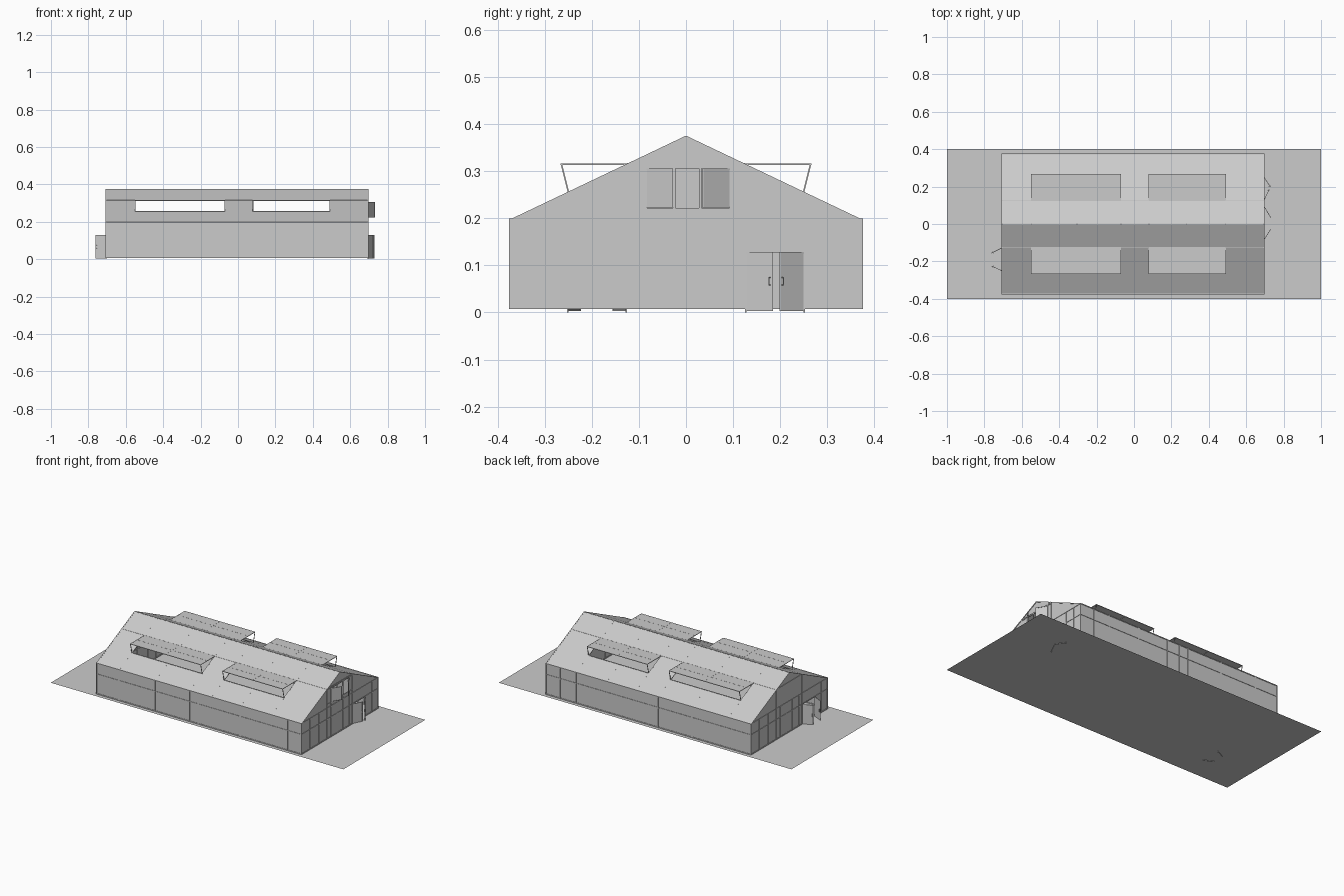
import bpy, bmesh, math
from mathutils import Vector

if "Cube" in bpy.data.objects:
    bpy.data.objects.remove(bpy.data.objects["Cube"])

X0, X1 = -0.705, 0.695          # end walls
W, ZB, ZE, ZT = 0.374, 0.007, 0.197, 0.375   # half width, base, eave, ridge
YV, YO = 0.125, 0.25            # vent hinge line and lower edge
T = 0.005                       # bar thickness


def roof_z(y):
    return ZT - (ZT - ZE) * abs(y) / W


def finish(name, bm):
    bmesh.ops.remove_doubles(bm, verts=bm.verts, dist=1e-5)
    me = bpy.data.meshes.new(name)
    bm.to_mesh(me)
    bm.free()
    ob = bpy.data.objects.new(name, me)
    bpy.context.collection.objects.link(ob)
    return ob


def poly(bm, pts):
    bm.faces.new([bm.verts.new(p) for p in pts])


def cells(bm, us, vs, place, holes=()):
    """Grid of quads, leaving out (u0, u1, v0, v1) openings."""
    for a, b in zip(us, us[1:]):
        for c, d in zip(vs, vs[1:]):
            mu, mv = (a + b) / 2, (c + d) / 2
            if any(h[0] < mu < h[1] and h[2] < mv < h[3] for h in holes):
                continue
            poly(bm, [place(a, c), place(b, c), place(b, d), place(a, d)])


def bar(bm, p, q, t=T):
    """Square bar between two points."""
    p, q = Vector(p), Vector(q)
    d = (q - p).normalized()
    ref = Vector((1, 0, 0)) if abs(d.x) < 0.9 else Vector((0, 1, 0))
    s = d.cross(ref).normalized() * t / 2
    u = d.cross(s).normalized() * t / 2
    rings = [[bm.verts.new(c + i * s + j * u) for i, j in
              ((-1, -1), (1, -1), (1, 1), (-1, 1))] for c in (p, q)]
    for k in range(4):
        n = (k + 1) % 4
        bm.faces.new([rings[0][k], rings[0][n], rings[1][n], rings[1][k]])
    bm.faces.new(rings[0][::-1])
    bm.faces.new(rings[1])


# ground sheet
bm = bmesh.new()
poly(bm, [(-1, -0.4, ZB), (1, -0.4, ZB), (1, 0.4, ZB), (-1, 0.4, ZB)])
finish("ground", bm)

vents = [(-0.55, -0.07), (0.08, 0.49)]
xs = [X0, -0.55, -0.07, 0.08, 0.49, X1]
posts = [X0, -0.55, -0.305, -0.07, -0.01, 0.075, 0.28, 0.49, 0.6, X1]
rafters = [X0, -0.55, -0.305, -0.07, 0.08, 0.28, 0.49, X1]

for s, side in ((-1, "front"), (1, "back")):
    # long wall glazing
    bm = bmesh.new()
    cells(bm, [X0, X1], [ZB, ZE], lambda x, z: (x, s * W, z))
    finish(side + "_wall", bm)
    # roof slope with two vent openings
    bm = bmesh.new()
    cells(bm, xs, [0, YV, YO, W], lambda x, y: (x, s * y, roof_z(y)),
          [(a, b, YV, YO) for a, b in vents])
    finish(side + "_roof", bm)
    # wall and roof bars
    bm = bmesh.new()
    for x in posts:
        bar(bm, (x, s * W, ZB), (x, s * W, ZE))
    for z in (ZB + T / 2, 0.13, ZE):
        bar(bm, (X0, s * W, z), (X1, s * W, z))
    for x in rafters:
        if any(a < x < b for a, b in vents):
            spans = [(0, YV), (YO, W)]
        else:
            spans = [(0, W)]
        for a, b in spans:
            bar(bm, (x, s * a, roof_z(a) - 0.002), (x, s * b, roof_z(b) - 0.002), 0.004)
    bar(bm, (X0, s * YV, roof_z(YV) - 0.002), (X1, s * YV, roof_z(YV) - 0.002), 0.004)
    for a, b in vents:
        bar(bm, (a, s * YO, roof_z(YO) - 0.001), (b, s * YO, roof_z(YO) - 0.001), 0.004)
    finish(side + "_frame", bm)
    # raised roof vents with stays
    for n, (a, b) in enumerate(vents):
        bm = bmesh.new()
        e, h = 0.265, 0.316
        cells(bm, [a, b], [YV, e], lambda x, y: (x, s * y, h))
        m = (a + b) / 2
        for x in (a, m, b):
            bar(bm, (x, s * YV, h - 0.001), (x, s * e, h - 0.001), 0.003)
        for y in (YV, 0.2, e):
            bar(bm, (a, s * y, h - 0.001), (b, s * y, h - 0.001), 0.003)
        for x in (a, b):
            bar(bm, (x, s * e, h), (x, s * YO, roof_z(YO)), 0.003)
        finish(f"{side}_vent_{n}", bm)

# ridge bar
bm = bmesh.new()
bar(bm, (X0, 0, ZT - 0.003), (X1, 0, ZT - 0.003))
finish("ridge", bm)


def gable(name, x, door, window):
    """End wall: glazing with openings, plus its bars."""
    holes = [(door[0], door[1], 0, 0.13)]
    if window:
        holes.append((window[0], window[1], 0.22, 0.308))
    bm = bmesh.new()
    place = lambda y, z: (x, y, z)
    cells(bm, sorted([-W, W, *door]), [ZB, 0.13, ZE], place, holes)
    cells(bm, [-YV, -0.085, 0.095, YV], [ZE, 0.22, 0.308, roof_z(YV)], place, holes)
    zv = roof_z(YV)
    poly(bm, [(x, -YV, zv), (x, YV, zv), (x, 0, ZT)])
    for s in (-1, 1):
        poly(bm, [(x, s * YV, ZE), (x, s * W, ZE), (x, s * YV, zv)])
    finish(name + "_glazing", bm)
    bm = bmesh.new()
    k = 1 if window else -1
    for y in (-W, -0.29, -0.205, 0.253, 0.315, W):
        bar(bm, (x, k * y, ZB), (x, k * y, ZE))
    for y in (-YV, -0.085, -0.025, 0.03, 0.095, YV):
        bar(bm, (x, k * y, ZB), (x, k * y, 0.312 if window or abs(y) == YV else ZE))
    # rails, broken at the doorway
    bar(bm, (x, -W, ZE), (x, W, ZE))
    bar(bm, (x, -W, 0.13), (x, W, 0.13))
    for a, b in ((-W, door[0]), (door[1], W)):
        bar(bm, (x, a, ZB + T / 2), (x, b, ZB + T / 2))
    for z in (0.22, 0.308, 0.315) if window else (0.315,):
        bar(bm, (x, -YV, z), (x, YV, z))
    for s in (-1, 1):
        bar(bm, (x, 0, ZT - 0.002), (x, s * W, ZE - 0.002))
    finish(name + "_frame", bm)


def leaf(name, hinge, free, z0, z1, handle=False):
    """Open door or window leaf between two plan points."""
    bm = bmesh.new()
    h, f = Vector((*hinge, 0)), Vector((*free, 0))
    at = lambda u, z: h.lerp(f, u) + Vector((0, 0, z))
    cells(bm, [0, 1], [z0, z1], at)
    for u in (0, 1):
        bar(bm, at(u, z0), at(u, z1), 0.003)
    for z in (z0 + 0.0015, z1 - 0.0015):
        bar(bm, at(0, z), at(1, z), 0.003)
    if handle:
        d = (f - h).normalized()
        n = Vector((-d.y, d.x, 0)) * 0.005
        for k in (-1, 1):
            bar(bm, at(0.92, 0.057) + k * n, at(0.92, 0.075) + k * n, 0.002)
            for z in (0.058, 0.074):
                bar(bm, at(0.92, z), at(0.92, z) + k * n, 0.002)
    finish(name, bm)


gable("right_gable", X1, (0.127, 0.251), (-0.085, 0.095))
gable("left_gable", X0, (-0.251, -0.127), None)

# open double doors at both ends
leaf("right_door_a", (X1, 0.127), (0.722, 0.183), 0.003, 0.128, True)
leaf("right_door_b", (X1, 0.251), (0.728, 0.2), 0.003, 0.128, True)
leaf("left_door_a", (X0, -0.127), (-0.76, -0.155), 0.003, 0.128, True)
leaf("left_door_b", (X0, -0.251), (-0.76, -0.225), 0.003, 0.128, True)

# open gable windows
leaf("window_a", (X1, -0.085), (0.73, -0.029), 0.223, 0.306)
leaf("window_b", (X1, 0.095), (0.73, 0.036), 0.223, 0.306)

# door floor bolts that poke just through the ground
bm = bmesh.new()
for x, y in ((X1, 0.127), (X1, 0.251), (X0, -0.127), (X0, -0.251)):
    bar(bm, (x, y, 0), (x, y, 0.02), 0.003)
finish("floor_bolts", bm)
